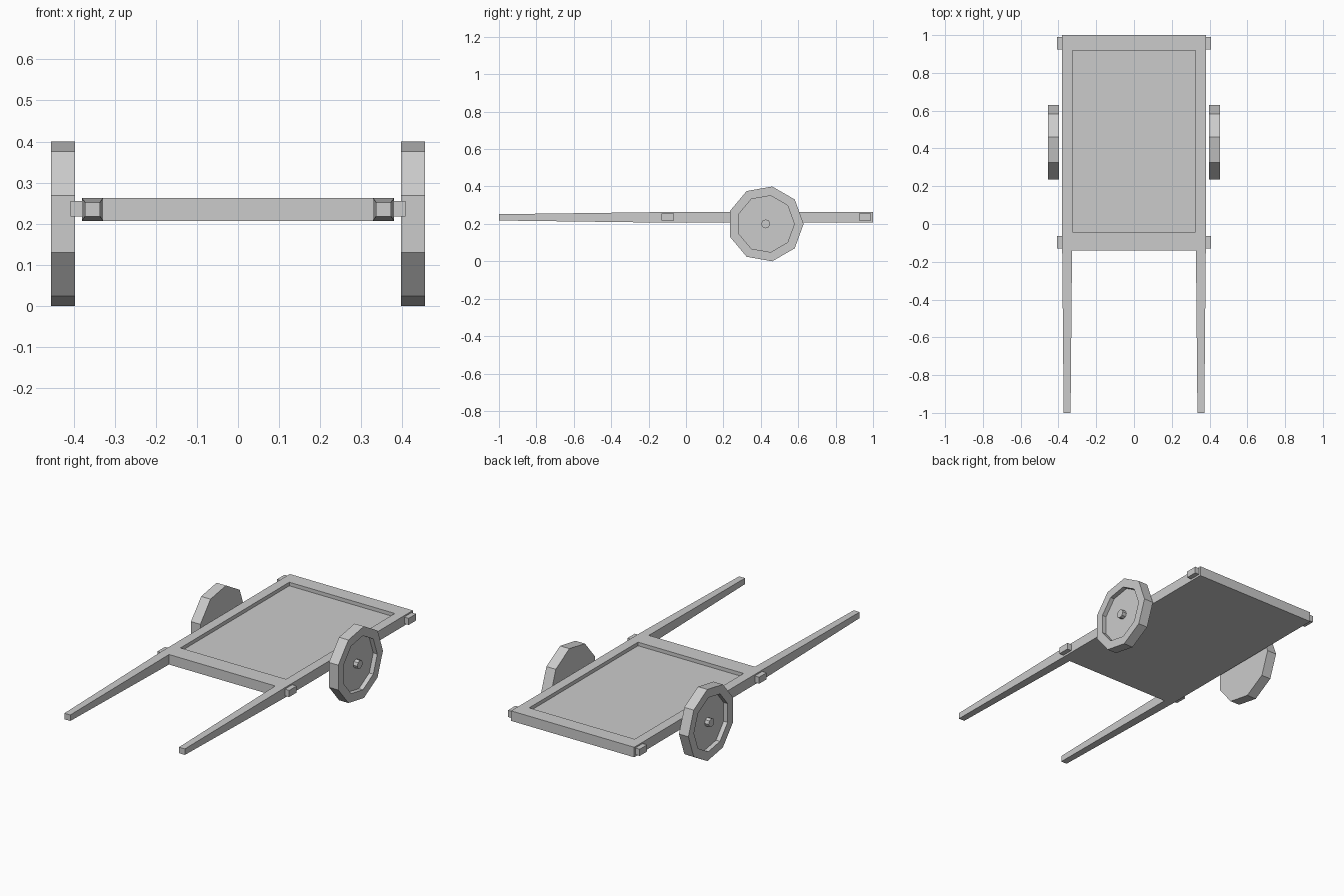
import bpy, bmesh
from math import radians, cos
from mathutils import Matrix, Vector

if "Cube" in bpy.data.objects:
    bpy.data.objects.remove(bpy.data.objects["Cube"])


def finish(name, bm, mirror=False):
    bmesh.ops.recalc_face_normals(bm, faces=bm.faces)
    mesh = bpy.data.meshes.new(name)
    bm.to_mesh(mesh)
    bm.free()
    ob = bpy.data.objects.new(name, mesh)
    bpy.context.collection.objects.link(ob)
    if mirror:
        ob.modifiers.new("Mirror", 'MIRROR')  # across x = 0
    return ob


def add_box(bm, lo, hi):
    lo, hi = Vector(lo), Vector(hi)
    m = Matrix.Translation((lo + hi) / 2) @ Matrix.Diagonal((*(hi - lo), 1))
    return bmesh.ops.create_cube(bm, size=1, matrix=m)["verts"]


def sink(bm, face, rim, offset):
    # inset a face and push it inward with straight walls
    bmesh.ops.inset_individual(bm, faces=[face], thickness=rim)
    inner = bmesh.ops.extrude_discrete_faces(bm, faces=[face])["faces"][0]
    bmesh.ops.translate(bm, verts=inner.verts, vec=offset)


Z0, Z1 = 0.207, 0.263      # frame bottom and top
X0, X1 = 0.328, 0.38       # side rail inner and outer
Y_FRONT, Y_BACK = -0.14, 1.0

# bed with a sunken floor
bm = bmesh.new()
add_box(bm, (-X1, Y_FRONT, Z0), (X1, Y_BACK, Z1))
bm.normal_update()
top = max(bm.faces, key=lambda f: f.calc_center_median().z)
bmesh.ops.inset_individual(bm, faces=[top], thickness=0.05)
for v in top.verts:
    v.co.x = 0.326 if v.co.x > 0 else -0.326
    v.co.y = 0.918 if v.co.y > 0.4 else -0.042
floor = bmesh.ops.extrude_discrete_faces(bm, faces=[top])["faces"][0]
bmesh.ops.translate(bm, verts=floor.verts, vec=(0, 0, -0.02))
finish("cart_bed", bm)

# tapered pull handles
bm = bmesh.new()
for v in add_box(bm, (X0, -1.0, Z0), (X1, Y_FRONT, Z1)):
    if v.co.y < -0.5:
        v.co.x = 0.354 + (v.co.x - 0.354) * 0.7
        v.co.z = 0.235 + (v.co.z - 0.235) * 0.6
finish("handle", bm, mirror=True)

# crossbeam pegs poking out of the rails
bm = bmesh.new()
for y in (-0.097, 0.957):
    add_box(bm, (X1 - 0.01, y - 0.033, 0.218), (0.407, y + 0.033, 0.255))
finish("crossbeam_peg", bm, mirror=True)

# nine-sided wheels with dished outer face
WHEEL = Matrix.Translation((0.426, 0.426, 0.2)) @ Matrix.Rotation(radians(90), 4, 'Y')
R, SIDES, THICK, DISH = 0.203, 9, 0.058, 0.025
SPIN = Matrix.Rotation(radians(90), 4, 'Z')  # puts a corner towards the back
bm = bmesh.new()
bmesh.ops.create_cone(bm, cap_ends=True, segments=SIDES, radius1=R, radius2=R,
                      depth=THICK, matrix=WHEEL @ SPIN)
# turn the rim so one corner points exactly along +y
corner = max(bm.verts, key=lambda v: v.co.y)
d = corner.co - WHEEL.translation
angle = Vector((d.y, d.z)).angle_signed(Vector((1, 0)))
bmesh.ops.rotate(bm, cent=WHEEL.translation, verts=bm.verts,
                 matrix=Matrix.Rotation(-angle, 3, 'X'))
bm.normal_update()
outer = max(bm.faces, key=lambda f: f.calc_center_median().x)
sink(bm, outer, (R - 0.15) * cos(radians(180 / SIDES)), (-DISH, 0, 0))
finish("wheel", bm, mirror=True)

# hub stub in the middle of each dish
bm = bmesh.new()
bmesh.ops.create_cone(bm, cap_ends=True, segments=8, radius1=0.024, radius2=0.024,
                      depth=0.03, matrix=Matrix.Translation((0.014, 0, 0)) @ WHEEL)
finish("wheel_hub", bm, mirror=True)
